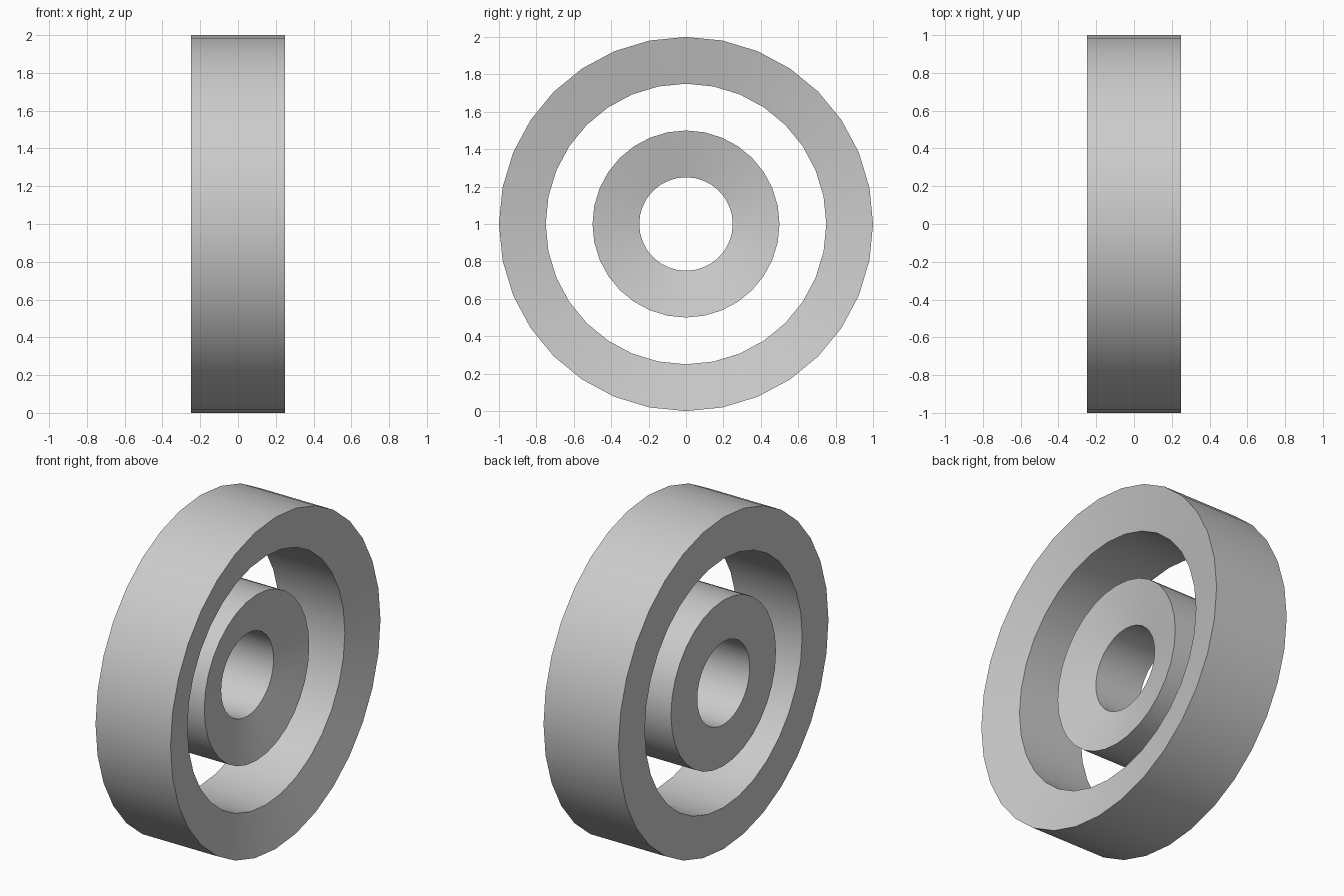
import bpy
import bmesh
import math

SEGMENTS = 32
BACK = -0.25
DISH = 0.25  # slope of the dished face: x = DISH * radius

cube = bpy.data.objects.get("Cube")
if cube:
    bpy.data.objects.remove(cube, do_unlink=True)

grey = bpy.data.materials.new("light_grey")
grey.use_nodes = True
colour = (0.6, 0.6, 0.6, 1)
grey.diffuse_color = colour
grey.node_tree.nodes["Principled BSDF"].inputs["Base Color"].default_value = colour


def dished_ring(name, inner, outer):
    """Lathe a ring about the x axis: flat on the left, dished on the right."""
    profile = [(BACK, inner), (BACK, outer), (DISH * outer, outer), (DISH * inner, inner)]
    bm = bmesh.new()
    loops = []
    for i in range(SEGMENTS):
        a = math.tau * i / SEGMENTS
        loops.append([bm.verts.new((x, r * math.sin(a), 1 + r * math.cos(a)))
                      for x, r in profile])
    for i, loop in enumerate(loops):
        following = loops[(i + 1) % SEGMENTS]
        for j in range(len(profile)):
            k = (j + 1) % len(profile)
            bm.faces.new((loop[j], loop[k], following[k], following[j]))
    bmesh.ops.recalc_face_normals(bm, faces=bm.faces)
    mesh = bpy.data.meshes.new(name)
    bm.to_mesh(mesh)
    bm.free()
    mesh.materials.append(grey)
    ring = bpy.data.objects.new(name, mesh)
    bpy.context.collection.objects.link(ring)

    # Round walls shade smoothly, rims stay sharp
    bpy.ops.object.select_all(action="DESELECT")
    ring.select_set(True)
    bpy.context.view_layer.objects.active = ring
    bpy.ops.object.shade_smooth_by_angle(angle=math.radians(30))


dished_ring("outer_ring", 0.75, 1.0)
dished_ring("inner_ring", 0.25, 0.5)
